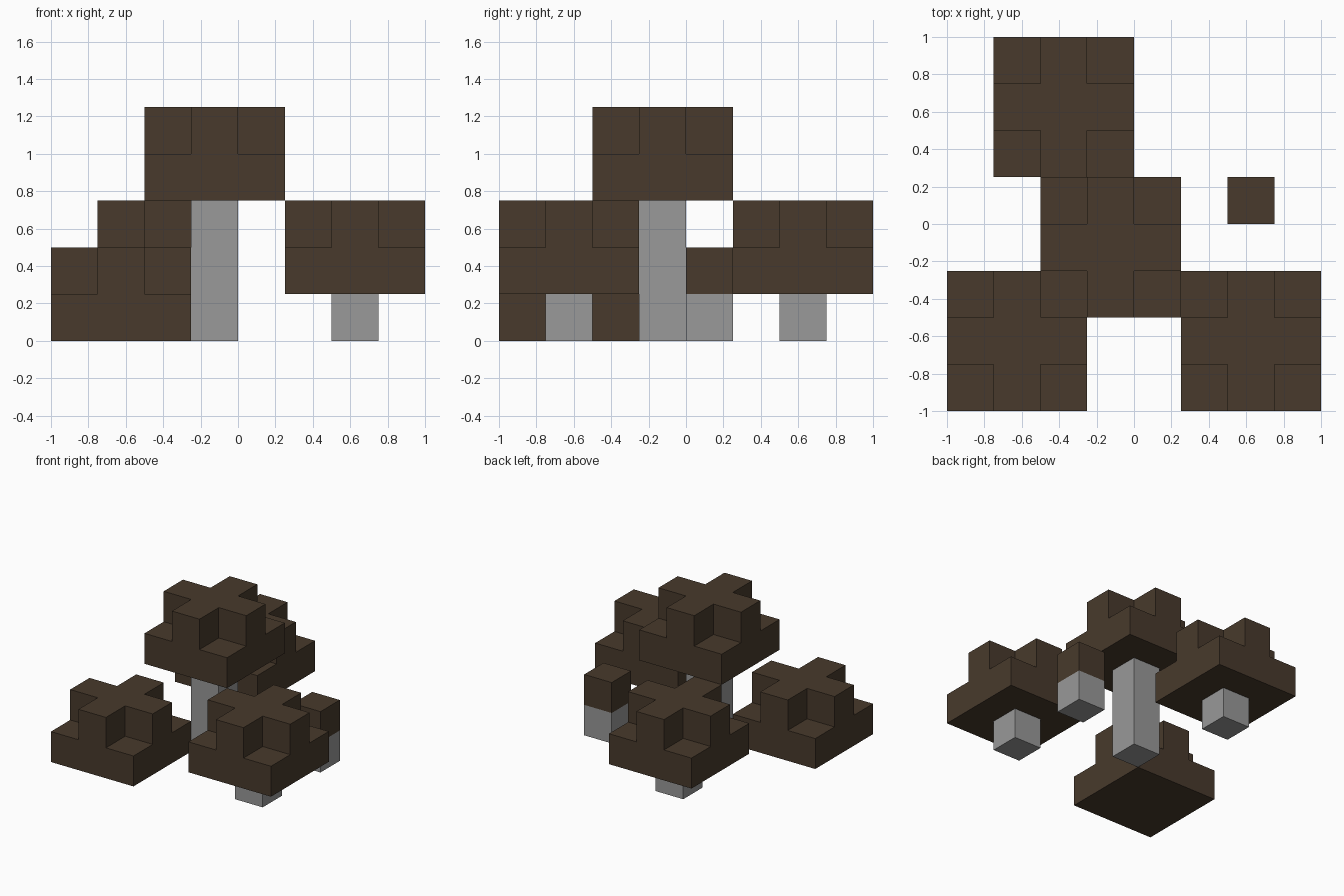
import bpy, bmesh
from mathutils import Vector

if "Cube" in bpy.data.objects:
    bpy.data.objects.remove(bpy.data.objects["Cube"])

U = 0.25  # block size


def material(name, rgb):
    m = bpy.data.materials.new(name)
    m.diffuse_color = (*rgb, 1)
    m.use_nodes = True
    m.node_tree.nodes["Principled BSDF"].inputs["Base Color"].default_value = m.diffuse_color
    return m


BROWN = material("dark_brown", (0.065, 0.042, 0.025))
GREY = material("stem_grey", (0.319, 0.319, 0.319))


def finish(bm, name, mat, loc):
    bmesh.ops.recalc_face_normals(bm, faces=bm.faces)
    me = bpy.data.meshes.new(name)
    bm.to_mesh(me)
    bm.free()
    me.materials.append(mat)
    ob = bpy.data.objects.new(name, me)
    ob.location = loc
    bpy.context.collection.objects.link(ob)


def block(name, mat, x, y, z0, z1):
    bm = bmesh.new()
    bmesh.ops.create_cube(bm, size=1)
    bmesh.ops.scale(bm, vec=(U, U, z1 - z0), verts=bm.verts)
    finish(bm, name, mat, (x, y, (z0 + z1) / 2))


def raise_faces(bm, faces):
    new = bmesh.ops.extrude_face_region(bm, geom=faces)["geom"]
    verts = [g for g in new if isinstance(g, bmesh.types.BMVert)]
    bmesh.ops.translate(bm, vec=Vector((0, 0, U)), verts=verts)
    return [g for g in new if isinstance(g, bmesh.types.BMFace)]


def cap(name, x, y, z):
    # square slab of 3 x 3 blocks with a raised cross on top
    bm = bmesh.new()
    bmesh.ops.create_grid(bm, x_segments=3, y_segments=3, size=1.5 * U)
    top = raise_faces(bm, bm.faces[:])
    cross = []
    for f in top:
        c = f.calc_center_median()
        if min(abs(c.x), abs(c.y)) < U / 2:
            cross.append(f)
    raise_faces(bm, cross)
    bmesh.ops.dissolve_limit(bm, angle_limit=0.01, verts=bm.verts, edges=bm.edges)
    finish(bm, name, BROWN, (x, y, z))


# caps and stems: name, centre x, centre y, height of cap underside
for name, x, y, z in (("tall", -0.125, -0.125, 0.75),
                      ("front_left", -0.625, -0.625, 0.0),
                      ("front_right", 0.625, -0.625, 0.25),
                      ("back", -0.375, 0.625, 0.25)):
    cap(name + "_cap", x, y, z)
    if z > 0:
        block(name + "_stem", GREY, x, y, 0, z)

# small sprout with a single-block cap
block("sprout_stem", GREY, 0.625, 0.125, 0, U)
block("sprout_cap", BROWN, 0.625, 0.125, U, 2 * U)
